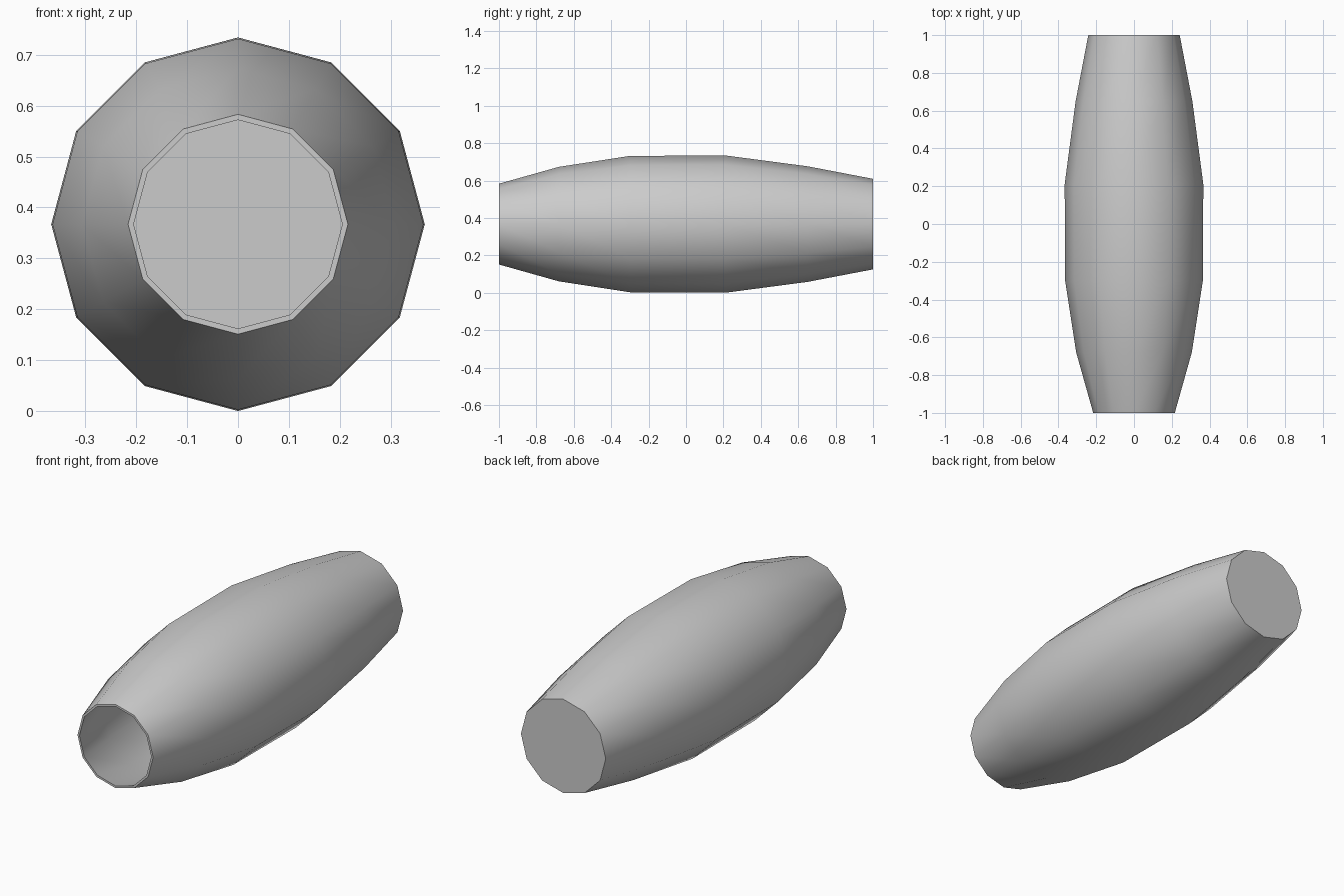
import bpy, bmesh, math

if "Cube" in bpy.data.objects:
    bpy.data.objects.remove(bpy.data.objects["Cube"])

SIDES = 12
CENTRE_Z = 0.367
WALL = 0.011

# Outer profile as (y, radius), open front to closed back
outer = [(-1.0, 0.216), (-0.68, 0.306), (-0.30, 0.3645),
         (0.21, 0.367), (0.65, 0.309), (1.0, 0.242)]
# Inner profile, running back to front, one wall thickness inside
inner = [(y, r - WALL) for y, r in reversed(outer)]
inner[0] = (1.0 - WALL, inner[0][1])

bm = bmesh.new()


def ring(y, r):
    steps = [2 * math.pi * i / SIDES for i in range(SIDES)]
    return [bm.verts.new((r * math.sin(a), y, CENTRE_Z + r * math.cos(a))) for a in steps]


def bridge(a, b):
    for i in range(SIDES):
        j = (i + 1) % SIDES
        bm.faces.new((a[i], a[j], b[j], b[i]))


outer_rings = [ring(*p) for p in outer]
inner_rings = [ring(*p) for p in inner]

# Outer shell, inner shell and front rim
for rings in (outer_rings, inner_rings):
    for a, b in zip(rings, rings[1:]):
        bridge(a, b)
bridge(inner_rings[-1], outer_rings[0])

# Closed back, outside and inside
bm.faces.new(outer_rings[-1])
bm.faces.new(inner_rings[0])
bmesh.ops.recalc_face_normals(bm, faces=bm.faces)

mesh = bpy.data.meshes.new("barrel_shell")
bm.to_mesh(mesh)
bm.free()
barrel = bpy.data.objects.new("barrel_shell", mesh)
bpy.context.collection.objects.link(barrel)

# Smooth sides, sharp rim and back edge
bpy.context.view_layer.objects.active = barrel
barrel.select_set(True)
bpy.ops.object.shade_smooth_by_angle(angle=math.radians(40))
